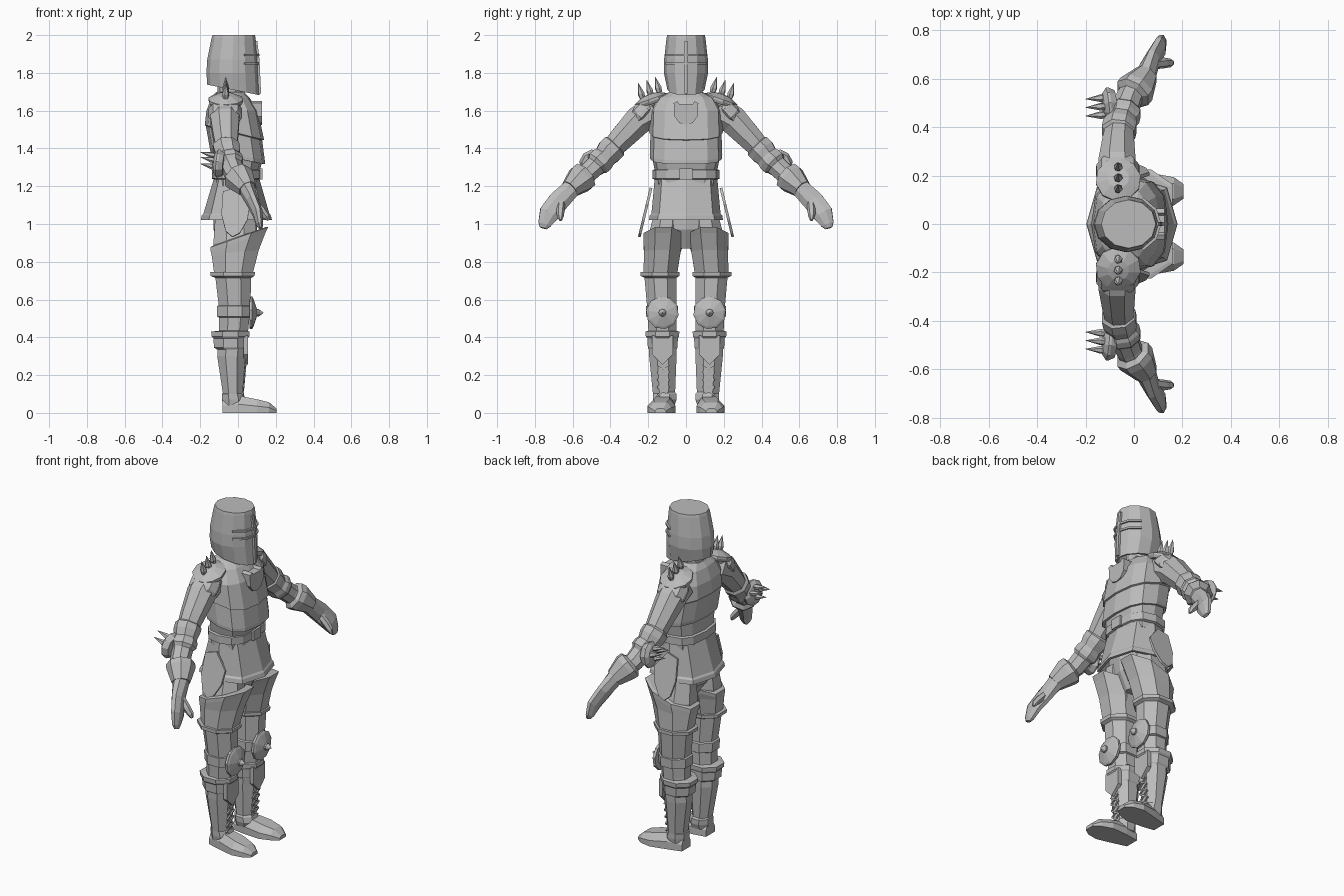
import bpy, bmesh, math
from mathutils import Vector

steel = bpy.data.materials.new("steel grey")
steel.diffuse_color = (0.5, 0.5, 0.5, 1)


def finish(name, rings, mirror=False):
    """Skin a list of equal rings, cap both ends, optionally mirror left/right."""
    bm = bmesh.new()
    rows = [[bm.verts.new(p) for p in r] for r in rings]
    n = len(rows[0])
    for a, b in zip(rows, rows[1:]):
        for i in range(n):
            j = (i + 1) % n
            bm.faces.new((a[i], a[j], b[j], b[i]))
    bm.faces.new(rows[0])
    bm.faces.new(rows[-1])
    bmesh.ops.remove_doubles(bm, verts=bm.verts, dist=0.0003)
    bmesh.ops.recalc_face_normals(bm, faces=bm.faces)
    me = bpy.data.meshes.new(name)
    bm.to_mesh(me)
    bm.free()
    me.materials.append(steel)
    ob = bpy.data.objects.new(name, me)
    bpy.context.collection.objects.link(ob)
    if mirror:
        m = ob.modifiers.new("Mirror", 'MIRROR')
        m.use_axis = (False, True, False)
    return ob


def loft(name, secs, n=12, e=1.0, mirror=False, half=False):
    """Horizontal sections: (z, x0, x1, y0, y1[, tilt])."""
    rings = []
    for s in secs:
        z, x0, x1, y0, y1 = s[:5]
        tilt = s[5] if len(s) > 5 else 0
        k = 1 / math.cos(math.pi / n) if half else 1
        r = []
        for i in range(n):
            a = 2 * math.pi * (i + (0.5 if half else 0)) / n
            c, d = [math.copysign(abs(f) ** e, f) if abs(f) > 1e-6 else 0
                    for f in (math.cos(a) * k, math.sin(a) * k)]
            dx = c * (x1 - x0) / 2
            r.append(((x0 + x1) / 2 + dx, (y0 + y1) / 2 + d * (y1 - y0) / 2, z + tilt * dx))
        rings.append(r)
    return finish(name, rings, mirror)


def tube(name, path, n=8, mirror=True, ref=(1, 0, 0)):
    """Sections along a path: (x, y, z, ru, rv)."""
    P = [Vector(p[:3]) for p in path]
    rings = []
    for i, p in enumerate(path):
        t = (P[min(i + 1, len(P) - 1)] - P[max(i - 1, 0)]).normalized()
        u = Vector(ref)
        u = (u - t * u.dot(t)).normalized()
        v = t.cross(u)
        rings.append([P[i] + u * p[3] * math.cos(2 * math.pi * (k + .5) / n)
                      + v * p[-1] * math.sin(2 * math.pi * (k + .5) / n) for k in range(n)])
    return finish(name, rings, mirror)


def dome(name, center, axis, prof, n=10):
    """Turned shape along any axis: (radius, height) profile, mirrored."""
    a = Vector(axis).normalized()
    u = a.orthogonal().normalized()
    v = a.cross(u)
    rings = [[Vector(center) + a * h + (u * math.cos(2 * math.pi * k / n)
              + v * math.sin(2 * math.pi * k / n)) * max(r, .001) for k in range(n)]
             for r, h in prof]
    return finish(name, rings, True)


def plate(name, pts, d, mirror=False):
    """Extruded polygon."""
    d = Vector(d)
    return finish(name, [[Vector(p) for p in pts], [Vector(p) + d for p in pts]], mirror)


# Helmet: flared bucket, hollow underneath
loft("helmet", [(2.0, -.135, .09, -.1, .1), (1.985, -.14, .093, -.103, .103),
                (1.87, -.163, .104, -.116, .116), (1.80, -.167, .107, -.117, .117),
                (1.71, -.163, .113, -.098, .098, -.2), (1.71, -.15, .1, -.086, .086, -.2),
                (1.82, -.14, .09, -.09, .09)])
plate("nose_ridge", [(.08, -.009, 1.97), (.102, -.009, 1.97), (.114, -.009, 1.87),
                     (.122, -.009, 1.69), (.1, -.009, 1.69)], (0, .018, 0))
for z in (1.895, 1.85):
    tube("visor_band", [(-.03 + .137 * math.cos(a), .12 * math.sin(a), z, .008, .008)
                        for a in [math.radians(d) for d in (-62, -30, 0, 30, 62)]],
         4, False, (0, 0, 1))
loft("neck", [(1.64, -.13, .05, -.09, .09), (1.70, -.11, .035, -.075, .075),
              (1.84, -.1, .03, -.07, .07)], 10)

# Torso with stepped, V-edged breastplates
loft("torso", [(1.20, -.125, .11, -.16, .16), (1.28, -.125, .115, -.165, .165),
               (1.345, -.13, .125, -.178, .178, -.2), (1.345, -.142, .142, -.19, .19, -.2),
               (1.365, -.148, .142, -.192, .192, -.2), (1.48, -.17, .128, -.188, .188, -.25),
               (1.485, -.176, .138, -.196, .196, -.25), (1.60, -.167, .105, -.19, .19),
               (1.67, -.14, .06, -.15, .15), (1.70, -.115, .03, -.085, .085)], 12, .75)
plate("chest_emblem", [(.07, y, z) for y, z in (
    (-.065, 1.64), (-.045, 1.65), (-.035, 1.635), (.035, 1.635), (.045, 1.65), (.065, 1.64),
    (.062, 1.57), (.035, 1.535), (0, 1.525), (-.035, 1.535), (-.062, 1.57))], (.056, 0, 0))
loft("belt", [(1.235, -.125, .11, -.165, .165), (1.24, -.138, .122, -.178, .178),
              (1.285, -.138, .122, -.178, .178), (1.29, -.125, .11, -.165, .165)], 12, .75)
plate("buckle", [(.1, -.035, 1.235), (.1, .035, 1.235), (.1, .035, 1.295), (.1, -.035, 1.295)],
      (.03, 0, 0))

# Armoured skirt, hollow underneath, and side tassets
loft("skirt", [(1.25, -.125, .11, -.165, .165), (1.055, -.183, .166, -.183, .183),
               (1.045, -.192, .174, -.192, .192), (1.02, -.197, .18, -.196, .196),
               (1.02, -.18, .163, -.18, .18), (1.12, -.14, .13, -.165, .165)], 8, .75)
loft("pelvis", [(1.15, -.13, .11, -.16, .16), (.97, -.13, .1, -.16, .16),
                (.87, -.06, .05, -.05, .05)], 8, .8)
plate("side_tasset", [(x, .178 + (1.19 - z) * .24, z) for x, z in (
    (-.08, 1.17), (-.088, 1.05), (-.065, .96), (-.03, .93), (.01, .95), (.05, 1.02),
    (.063, 1.1), (.04, 1.13), (-.01, 1.19))], (0, .014, .003), True)

# Legs
loft("leg", [(1.05, -.12, .09, .03, .17), (.9, -.13, .1, .02, .21), (.72, -.12, .07, .05, .22),
             (.55, -.1, .065, .05, .205), (.45, -.1, .055, .05, .2), (.3, -.11, .04, .05, .195),
             (.05, -.072, .02, .06, .17)], 8, 1, True, True)
loft("thigh_plate", [(.935, -.13, .145, .025, .21, .35), (.93, -.147, .16, .012, .226, .35),
                     (.905, -.145, .145, .016, .226, .33), (.85, -.14, .11, .03, .222, .1),
                     (.745, -.127, .08, .045, .225), (.745, -.147, .09, .035, .24),
                     (.725, -.145, .088, .035, .24), (.715, -.12, .07, .05, .22)],
     8, 1, True, True)
loft("knee_band", [(.57, -.1, .06, .05, .2), (.565, -.112, .076, .042, .213),
                   (.51, -.11, .074, .042, .212), (.505, -.1, .06, .05, .2)], 8, 1, True, True)
dome("knee_disc", (.06, .125, .53), (1, 0, 0),
     [(.085, 0), (.087, .015), (.075, .022), (.02, .04), (.02, .05), (0, .075)])
loft("greave", [(.435, -.1, .05, .05, .2), (.43, -.142, .06, .035, .215),
                (.405, -.14, .06, .037, .213), (.395, -.13, .052, .043, .205),
                (.345, -.127, .048, .045, .202), (.335, -.11, .04, .05, .195)], 8, 1, True, True)
plate("shin_shield", [(.03, .07, .41), (.03, .18, .41), (.03, .18, .31), (.03, .125, .255),
                      (.03, .07, .31)], (.024, 0, 0), True)

# Crossed shin lacing
for i in range(4):
    z0, z1 = .095 + i * .04, .135 + i * .04
    for ya, yb in ((.09, .15), (.15, .09)):
        tube("shin_lace", [(.017 + .09 * z, y, z, .006, .006) for y, z in ((ya, z0), (yb, z1))], 4)

# Feet, lofted from heel to toe
rings = []
for x, y, w, h in ((-.082, .115, .042, .075), (0, .12, .06, .092), (.1, .13, .075, .072),
                   (.165, .135, .058, .056), (.205, .135, .03, .022)):
    rings.append([(x, y - w, 0), (x, y + w, 0), (x, y + w, h * .5), (x, y + w * .55, h),
                  (x, y - w * .55, h), (x, y - w, h * .5)])
finish("foot", rings, True)
loft("ankle_cuff", [(.11, -.075, .022, .058, .168), (.1, -.085, .03, .05, .175),
                    (.07, -.085, .04, .05, .175), (.04, -.08, .03, .06, .17)], 8, 1, True, True)

# Arms
tube("arm", [(-.065, .16, 1.60, .085), (-.07, .25, 1.55, .083), (-.065, .34, 1.455, .07),
             (-.06, .40, 1.39, .06), (-.045, .45, 1.335, .06), (-.02, .52, 1.27, .056),
             (.02, .58, 1.22, .052), (.05, .62, 1.18, .04)])
tube("elbow_cuff", [(-.065, .37, 1.42, .06), (-.064, .38, 1.41, .075),
                    (-.058, .405, 1.385, .075), (-.05, .43, 1.355, .065),
                    (-.045, .445, 1.34, .073), (-.04, .465, 1.322, .073),
                    (-.035, .48, 1.305, .055)])
tube("gauntlet_cuff", [(-.012, .53, 1.262, .055), (-.005, .54, 1.253, .08),
                       (.01, .558, 1.238, .08), (.05, .615, 1.185, .052)])
tube("hand", [(.045, .605, 1.19, .045, .052), (.075, .675, 1.12, .032, .06),
              (.105, .725, 1.055, .028, .058), (.115, .75, .998, .02, .036),
              (.12, .756, .978, .01, .02)])
tube("thumb", [(.08, .66, 1.12, .022), (.125, .665, 1.07, .022), (.15, .665, 1.04, .018),
               (.16, .664, 1.02, .008)], 6)

# Spiked elbow discs
dome("elbow_disc", (-.105, .49, 1.32), (-1, -.1, .1),
     [(.06, -.03), (.075, -.005), (.075, .005), (.055, .02), (0, .03)])
for y, z in ((.45, 1.335), (.485, 1.36), (.52, 1.335), (.485, 1.30)):
    dome("elbow_spike", (-.12, y, z), (-1, -.05, .25), [(.014, 0), (.016, .02), (0, .082)], 6)

# Spiked shoulder plates
dome("pauldron", (-.065, .185, 1.665), (0, .35, 1),
     [(.085, -.03), (.094, -.015), (.094, -.003), (.08, .004), (.045, .02), (0, .026)])
dome("shoulder_lame", (-.067, .235, 1.60), (0, .75, .7),
     [(.08, -.035), (.094, -.025), (.092, -.01), (.07, .03), (.03, .045)])
for y in (.14, .185, .23):
    dome("shoulder_spike", (-.065, y, 1.745 - y * .35), (0, .28, 1),
         [(.014, 0), (.019, .025), (0, .085)], 6)
